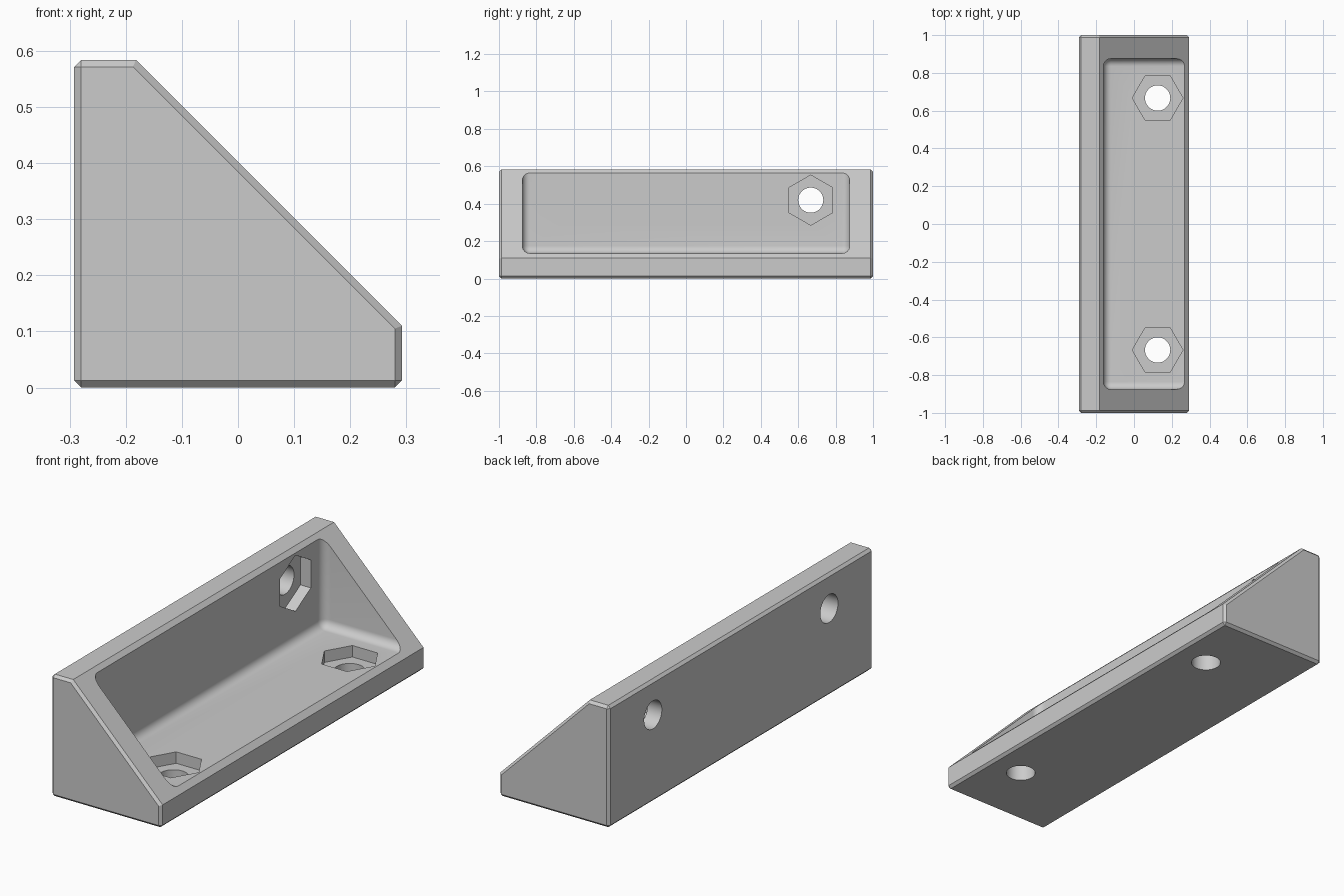
import bpy, bmesh, math
from mathutils import Matrix, Vector

if "Cube" in bpy.data.objects:
    bpy.data.objects.remove(bpy.data.objects["Cube"])

HALF_L, HALF_W, TOP, LIP, C = 1.0, 0.292, 0.584, 0.11, 0.0125
WALL_X, FLOOR_Z = -0.162, 0.135      # inner faces of the cavity

grey = bpy.data.materials.new("light grey")
grey.diffuse_color = (0.6, 0.6, 0.6, 1)
grey.use_nodes = True
grey.node_tree.nodes["Principled BSDF"].inputs["Base Color"].default_value = grey.diffuse_color


def make_object(name, bm):
    bmesh.ops.recalc_face_normals(bm, faces=bm.faces)
    mesh = bpy.data.meshes.new(name)
    bm.to_mesh(mesh)
    bm.free()
    mesh.materials.append(grey)
    obj = bpy.data.objects.new(name, mesh)
    bpy.context.collection.objects.link(obj)
    return obj


def cut(target, cutter):
    mod = target.modifiers.new("cut", 'BOOLEAN')
    mod.operation, mod.solver, mod.object = 'DIFFERENCE', 'EXACT', cutter
    bpy.context.view_layer.objects.active = target
    bpy.ops.object.modifier_apply(modifier=mod.name)
    bpy.data.objects.remove(cutter, do_unlink=True)


def cylinder_cutter(name, start, end, radius, sides, turn=0.0):
    start, end = Vector(start), Vector(end)
    axis = end - start
    bm = bmesh.new()
    bmesh.ops.create_cone(bm, cap_ends=True, segments=sides, radius1=radius,
                          radius2=radius, depth=axis.length)
    spin = Matrix.Rotation(turn, 4, 'Z')
    # tip the z axis onto x when needed, keeping y in place
    tip = Matrix.Rotation(math.pi / 2, 4, 'Y') if abs(axis.x) > abs(axis.z) else Matrix()
    bm.transform(Matrix.Translation((start + end) / 2) @ tip @ spin)
    return make_object(name, bm)


# Bracket body: hull of the chamfered profile and its inset end profile
W, s = HALF_W, C * (math.sqrt(2) - 1)
outer = [(-W + C, 0), (W - C, 0), (W, C), (W, LIP), (LIP + W - TOP, TOP),
         (-W + C, TOP), (-W, TOP - C), (-W, C)]
inset = [(-W + C, C), (W - C, C), (W - C, LIP - s),
         (LIP + W - TOP - s, TOP - C), (-W + C, TOP - C)]
bm = bmesh.new()
for side in (-1, 1):
    for x, z in outer:
        bm.verts.new((x, side * (HALF_L - C), z))
    for x, z in inset:
        bm.verts.new((x, side * HALF_L, z))
bmesh.ops.convex_hull(bm, input=bm.verts)
bmesh.ops.dissolve_limit(bm, angle_limit=0.02, verts=bm.verts, edges=bm.edges)
bracket = make_object("corner_bracket", bm)

# Cavity with rounded inner edges
bm = bmesh.new()
ring = [bm.verts.new((x, -0.875, z)) for x, z in
        ((WALL_X, FLOOR_Z), (0.8, FLOOR_Z), (WALL_X, 1.1))]
face = bm.faces.new(ring)
new = bmesh.ops.extrude_face_region(bm, geom=[face])["geom"]
bmesh.ops.translate(bm, vec=(0, 1.75, 0),
                    verts=[g for g in new if isinstance(g, bmesh.types.BMVert)])
bmesh.ops.recalc_face_normals(bm, faces=bm.faces)
round_edges = [e for e in bm.edges
               if all(abs(v.co.x - WALL_X) < 1e-4 for v in e.verts)
               or all(abs(v.co.z - FLOOR_Z) < 1e-4 for v in e.verts)]
round_edges = [e for e in round_edges
               if any(abs(v.co.x - WALL_X) < 1e-4 and abs(v.co.z - FLOOR_Z) < 1e-4
                      for v in e.verts)]
bmesh.ops.bevel(bm, geom=round_edges, offset=0.04, offset_type='OFFSET',
                segments=8, profile=0.5, affect='EDGES')
cut(bracket, make_object("cavity_cutter", bm))

# Hexagonal nut pockets and bolt holes, in the wall and the floor
DEPTH, HEX_R, HOLE_R = 0.055, 0.134, 0.067
for y in (-0.667, 0.667):
    wall_z, floor_x = 0.419, 0.125
    cut(bracket, cylinder_cutter("wall_pocket_cutter", (WALL_X - DEPTH, y, wall_z),
                                 (WALL_X + 0.01, y, wall_z), HEX_R, 6, math.pi / 2))
    cut(bracket, cylinder_cutter("floor_pocket_cutter", (floor_x, y, FLOOR_Z - DEPTH),
                                 (floor_x, y, FLOOR_Z + 0.01), HEX_R, 6, math.pi / 2))
    cut(bracket, cylinder_cutter("wall_hole_cutter", (-0.4, y, wall_z),
                                 (WALL_X - 0.02, y, wall_z), HOLE_R, 48))
    cut(bracket, cylinder_cutter("floor_hole_cutter", (floor_x, y, -0.1),
                                 (floor_x, y, FLOOR_Z - 0.02), HOLE_R, 48))

# Smooth the fillets and holes, keep every other edge sharp
bpy.ops.object.select_all(action='DESELECT')
bracket.select_set(True)
bpy.context.view_layer.objects.active = bracket
bpy.ops.object.shade_smooth_by_angle(angle=math.radians(25))
